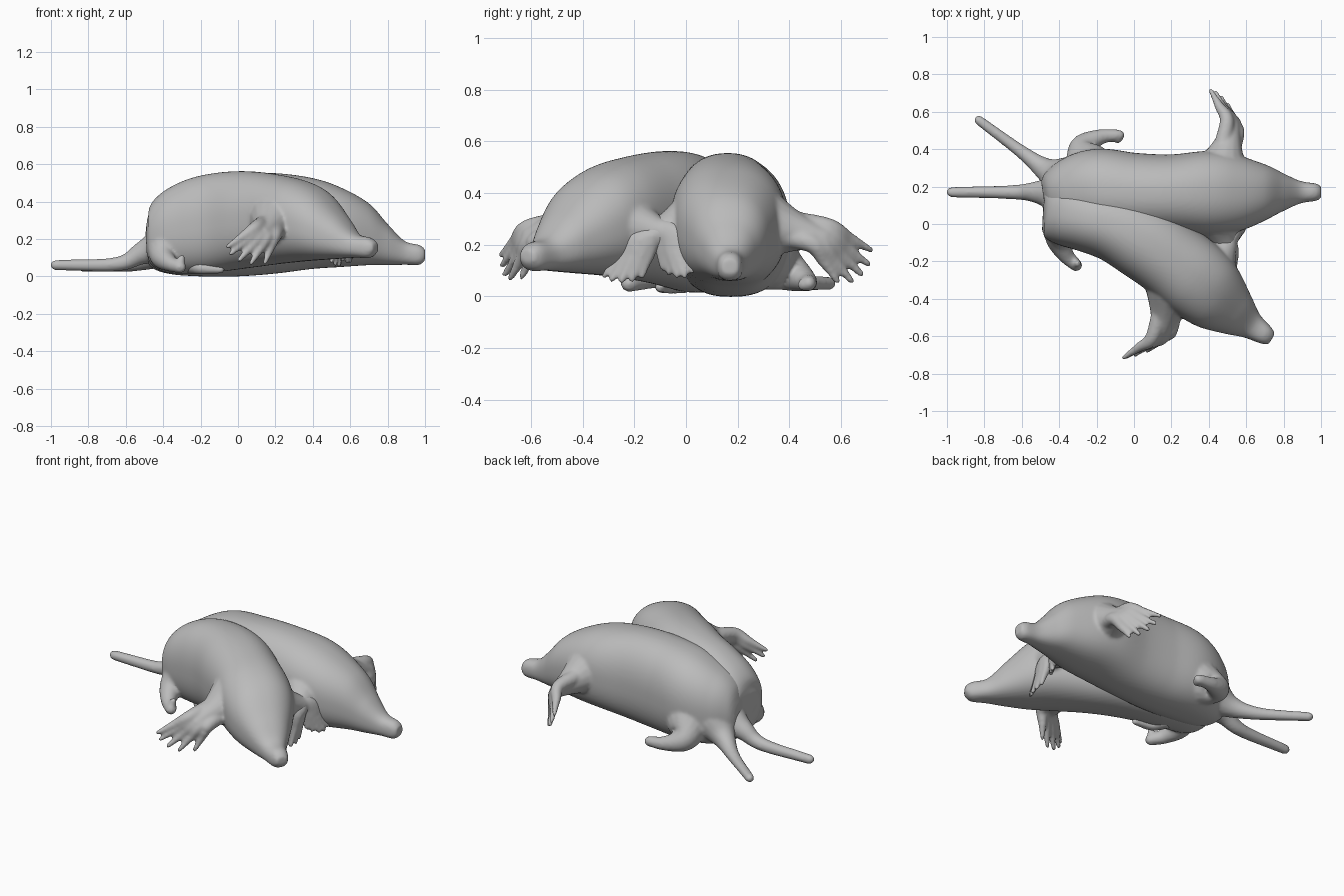
import bpy, bmesh, math
from mathutils import Vector

if "Cube" in bpy.data.objects:
    bpy.data.objects.remove(bpy.data.objects["Cube"])

grey = bpy.data.materials.new("soft grey")
grey.diffuse_color = (0.5, 0.5, 0.5, 1)
grey.use_nodes = True
grey.node_tree.nodes["Principled BSDF"].inputs["Base Color"].default_value = grey.diffuse_color


def smooth_path(pts, steps):
    """Catmull-Rom interpolation of tuples of any length."""
    p = [Vector(q) for q in pts]
    p = [p[0] * 2 - p[1]] + p + [p[-1] * 2 - p[-2]]
    out = []
    for i in range(1, len(p) - 2):
        a, b, c, d = p[i - 1:i + 3]
        for s in range(steps):
            t = s / steps
            out.append(0.5 * (b * 2 + (c - a) * t + (a * 2 - b * 5 + c * 4 - d) * t * t
                              + (b * 3 - a - c * 3 + d) * t ** 3))
    return out + [p[-2]]


def skin(bm, rings):
    """Join rings of points into a closed solid."""
    rows = [[bm.verts.new(v) for v in r] for r in rings]
    n = len(rows[0])
    for a, b in zip(rows, rows[1:]):
        for i in range(n):
            j = (i + 1) % n
            bm.faces.new((a[i], a[j], b[j], b[i]))
    bm.faces.new(rows[0][::-1])
    bm.faces.new(rows[-1])


def body(bm, stations):
    """Upright oval sections: x, y, bottom, top, half width."""
    path = smooth_path(stations, 8)
    rings = []
    for i, s in enumerate(path):
        a, b = path[max(i - 1, 0)], path[min(i + 1, len(path) - 1)]
        t = Vector((b[0] - a[0], b[1] - a[1])).normalized()
        ring = []
        for k in range(72):
            ang = math.tau * k / 72
            c, sn = math.cos(ang), math.sin(ang)
            e = 0.88 if sn > 0 else 0.8     # fuller below
            u = s[4] * math.copysign(abs(c) ** e, c)
            z = (s[2] + s[3]) / 2 + (s[3] - s[2]) / 2 * math.copysign(abs(sn) ** e, sn)
            ring.append((s[0] - t.y * u, s[1] + t.x * u, z))
        rings.append(ring)
    skin(bm, rings)


def tube(bm, pts):
    """Round limb through points x, y, z, radius with a rounded tip."""
    path = smooth_path(pts, 6)
    d = (path[-1] - path[-2]).xyz.normalized()
    r = path[-1][3]
    for f, g in ((0.5, 0.85), (0.85, 0.5), (1, 0.1)):
        q = Vector(pts[-1])
        path.append(Vector((*(q.xyz + d * r * f), r * g)))
    rings = []
    for i, p in enumerate(path):
        t = (path[min(i + 1, len(path) - 1)].xyz - path[max(i - 1, 0)].xyz).normalized()
        side = t.cross(Vector((0, 0, 1)) if abs(t.z) < 0.9 else Vector((1, 0, 0))).normalized()
        up = side.cross(t)
        rings.append([p.xyz + p[3] * (side * math.cos(math.tau * k / 16) + up * math.sin(math.tau * k / 16))
                      for k in range(16)])
    skin(bm, rings)


def arm(bm, shoulder, wrist, tips):
    """Short broad arm, and a flat digging hand with five claws."""
    s, w = Vector(shoulder), Vector(wrist)
    tips = [Vector(t) for t in tips]
    mid = sum(tips, Vector()) / len(tips)
    tube(bm, [(*s, 0.15), (*s.lerp(w, 0.5), 0.085), (*w, 0.04)])
    for t in tips:
        base = w + (t - mid) * 0.5
        knuckle = base.lerp(t, 0.45)
        root = s.lerp(w, 0.5) + (t - mid) * 0.4
        tube(bm, [(*root, 0.045), (*base, 0.038), (*knuckle, 0.026),
                  (*base.lerp(t, 0.75), 0.018), (*t, 0.013)])


def finish(bm, name):
    """Blend the parts into one soft skin."""
    bmesh.ops.recalc_face_normals(bm, faces=bm.faces[:])
    mesh = bpy.data.meshes.new(name)
    bm.to_mesh(mesh)
    bm.free()
    ob = bpy.data.objects.new(name, mesh)
    bpy.context.collection.objects.link(ob)
    mesh.materials.append(grey)
    rm = ob.modifiers.new("blend", 'REMESH')
    rm.mode = 'VOXEL'
    rm.voxel_size = 0.009
    rm.use_smooth_shade = True
    sm = ob.modifiers.new("soften", 'SMOOTH')
    sm.factor = 0.5
    sm.iterations = 8


# back mole: straight body with nose, tail, hands and feet
bm = bmesh.new()
body(bm, [(-.485, .15, .08, .28, .08), (-.45, .155, .04, .38, .13), (-.36, .165, .012, .455, .185),
          (-.2, .18, .0, .525, .222), (0, .165, .0, .55, .215), (.2, .16, .015, .552, .212),
          (.4, .165, .04, .525, .225), (.55, .165, .05, .475, .205), (.7, .17, .06, .39, .15),
          (.8, .17, .06, .28, .10), (.89, .17, .062, .19, .06), (.97, .17, .062, .168, .047),
          (1.0, .17, .085, .145, .033)])
tube(bm, [(-.36, .24, .17, .13), (-.47, .29, .10, .065), (-.6, .385, .06, .036), (-.83, .555, .05, .026)])
arm(bm, (.47, .29, .28), (.525, .53, .225),
    [(.41, .715, .18), (.435, .705, .125), (.465, .68, .085), (.50, .64, .06), (.525, .585, .06)])
arm(bm, (.44, .02, .26), (.515, -.16, .23),
    [(.50, -.315, .08), (.52, -.285, .065), (.54, -.25, .06), (.545, -.21, .065), (.54, -.17, .08)])
tube(bm, [(-.24, .31, .15, .14), (-.27, .41, .09, .075), (-.18, .465, .06, .042), (-.08, .475, .05, .03)])
tube(bm, [(-.12, .47, .05, .028), (-.085, .455, .045, .025)])
tube(bm, [(-.25, .0, .06, .05), (-.2, -.08, .045, .035), (-.09, -.10, .035, .02)])
finish(bm, "back_mole")

# front mole: curved body resting against the other
bm = bmesh.new()
body(bm, [(-.485, .075, .11, .30, .115), (-.46, .073, .06, .39, .145), (-.38, .06, .02, .465, .172),
          (-.25, .035, .015, .525, .185), (-.1, -.005, .025, .555, .20), (.05, -.08, .045, .562, .215),
          (.2, -.19, .065, .545, .21), (.34, -.305, .08, .51, .212), (.445, -.40, .088, .445, .185),
          (.55, -.485, .095, .325, .125), (.63, -.545, .10, .23, .075), (.705, -.595, .10, .207, .052),
          (.737, -.615, .13, .18, .033)])
tube(bm, [(-.4, .16, .17, .11), (-.52, .17, .12, .06), (-.65, .17, .065, .038), (-.975, .17, .06, .028)])
arm(bm, (.20, -.36, .29), (.135, -.60, .23),
    [(-.055, -.715, .16), (-.04, -.71, .12), (.005, -.70, .085), (.07, -.68, .07), (.145, -.635, .075)])
arm(bm, (.42, -.24, .28), (.52, -.075, .245),
    [(.605, .025, .10), (.60, -.005, .08), (.585, -.035, .08), (.56, -.065, .09), (.54, -.09, .11)])
tube(bm, [(-.37, .0, .18, .13), (-.40, -.08, .11, .075), (-.365, -.165, .07, .045), (-.31, -.22, .05, .034)])
tube(bm, [(-.315, -.215, .06, .03), (-.30, -.21, .10, .018)])
finish(bm, "front_mole")
